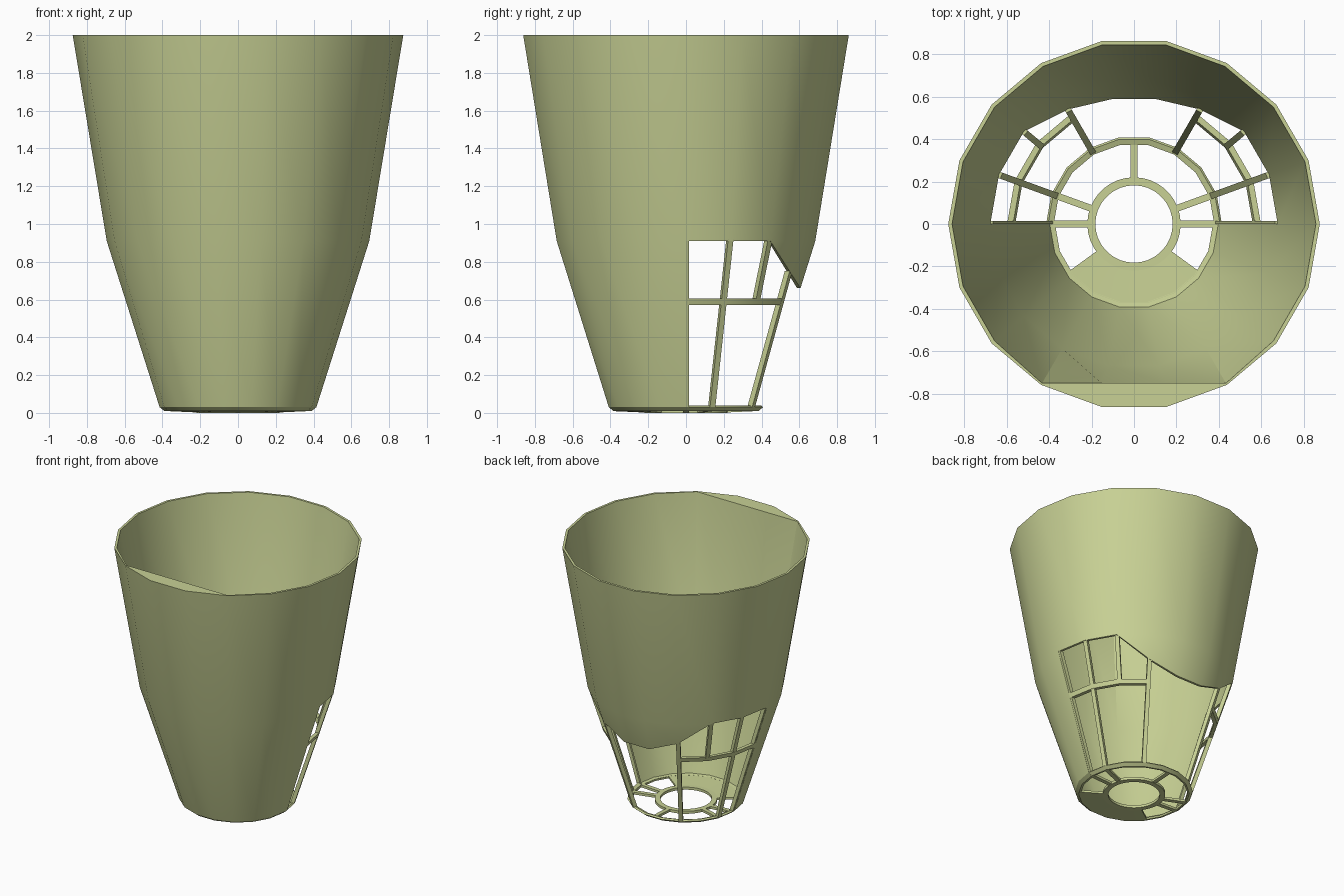
import bpy, bmesh
from math import sin, cos, radians
from mathutils import Vector

if "Cube" in bpy.data.objects:
    bpy.data.objects.remove(bpy.data.objects["Cube"])

mat = bpy.data.materials.new("olive_paint")
mat.diffuse_color = (0.58, 0.64, 0.30, 1)
mat.use_nodes = True
mat.node_tree.nodes["Principled BSDF"].inputs["Base Color"].default_value = mat.diffuse_color

PROFILE = [(0.01, 0.39), (0.03, 0.415), (0.91, 0.695), (2.0, 0.875)]
THICK = 0.018


def radius(z):
    for (z0, r0), (z1, r1) in zip(PROFILE, PROFILE[1:]):
        if z <= z1:
            return r0 + (r1 - r0) * (z - z0) / (z1 - z0)
    return PROFILE[-1][1]


def polar(r, a, z):
    return Vector((r * cos(radians(a)), r * sin(radians(a)), z))


def make(name, verts, faces):
    me = bpy.data.meshes.new(name)
    me.from_pydata(verts, [], faces)
    bm = bmesh.new()
    bm.from_mesh(me)
    bmesh.ops.recalc_face_normals(bm, faces=bm.faces)
    bm.to_mesh(me)
    bm.free()
    me.materials.append(mat)
    ob = bpy.data.objects.new(name, me)
    bpy.context.collection.objects.link(ob)
    bpy.ops.object.select_all(action='DESELECT')
    bpy.context.view_layer.objects.active = ob
    ob.select_set(True)
    bpy.ops.object.shade_smooth_by_angle(angle=radians(30))
    return ob


def sweep(name, section, angles, closed=False):
    """Turn a closed (r, z) section through the given angles."""
    n, m = len(section), len(angles)
    verts = [polar(r, a, z) for a in angles for r, z in section]
    faces = [(i * n + j, i * n + (j + 1) % n,
              (i + 1) % m * n + (j + 1) % n, (i + 1) % m * n + j)
             for i in range(m if closed else m - 1) for j in range(n)]
    if not closed:
        faces += [tuple(range(n)), tuple(range((m - 1) * n, m * n))]
    return make(name, verts, faces)


def bar(name, p, q, side, depth, width, thick):
    """Straight box from p to q; depth points away from the outer face."""
    verts = [e + side * s * width / 2 + depth * d * thick
             for e in (p, q) for s, d in ((-1, 0), (1, 0), (1, 1), (-1, 1))]
    faces = [(0, 1, 2, 3), (4, 5, 6, 7)]
    faces += [(i, (i + 1) % 4, (i + 1) % 4 + 4, i + 4) for i in range(4)]
    return make(name, verts, faces)


def strut(name, a, z0, z1, shift=0.0, width=0.03):
    out = polar(1, a, 0)
    side = polar(1, a + 90, 0)
    bar(name, polar(radius(z0) - .002, a, z0) + side * shift,
        polar(radius(z1) - .002, a, z1) + side * shift, side, -out, width, 0.03)


# Hull shell: 18 sides, full height at the front, scalloped above the back windows
N = 18
lower = {3: 0.74, 4: 0.66, 5: 0.66, 6: 0.74}
outer, inner, index = [], [], {}
for i in range(N):
    a = i * 20
    zs = [2.0, 0.91]
    if i == 0 or i >= 9:
        zs += [0.03, 0.01]
    elif i in lower:
        zs += [lower[i]]
    for k, z in enumerate(zs):
        index[i, k] = len(outer)
        outer.append(polar(radius(z), a, z))
        p = polar(radius(z) - THICK, a, z + (0.015 if z < 0.02 else 0))
        if k == 0 and i in (12, 15):      # flat chord across the front rim
            p = polar(0.866, a, z)
        elif k == 0 and i in (13, 14):
            p = Vector((outer[-1].x, -0.75, z))
        inner.append(p)
skin = []
for i in range(N):
    j = (i + 1) % N
    for k in range(3):
        quad = [(i, k), (j, k), (j, k + 1), (i, k + 1)]
        if i < 9 and k == 2:
            continue
        f = [index[c] for c in quad if c in index]
        # between windows only the scallop columns 2..7 have a second row
        if i < 9 and k == 1 and not 2 <= i <= 6:
            continue
        if len(f) >= 3:
            skin.append(f)
n = len(outer)
edges = {(f[k], f[(k + 1) % len(f)]) for f in skin for k in range(len(f))}
faces = skin + [[v + n for v in reversed(f)] for f in skin]
faces += [(b, a, a + n, b + n) for a, b in edges if (b, a) not in edges]
make("hull_shell", outer + inner, faces)

# Floor: rim, solid front part, central ring and spokes
full = [i * 20 for i in range(N)]
sweep("floor_rim", [(0.39, 0.01), (0.414, 0.03), (0.405, 0.04),
                    (0.378, 0.03), (0.378, 0.01)], full[:10])
sweep("front_floor_rim", [(0.39, 0.01), (0.39, 0.026), (0.375, 0.026),
                          (0.375, 0.01)], full[9:] + [360])
sweep("front_floor", [(0.2, 0.001), (0.383, 0.009), (0.383, 0.025), (0.2, 0.017)],
      [216] + full[11:17] + [324])
sweep("floor_ring", [(0.182, 0), (0.22, 0), (0.22, 0.02), (0.182, 0.02)],
      [i * 10 for i in range(36)], closed=True)
for a in (0, 20, 90, 160, 180):
    r = 0.385 * (cos(radians(10)) if a == 90 else 1)
    bar("floor_spoke", polar(0.21, a, 0.002), polar(r, a, 0.01),
        polar(1, a + 90, 0), Vector((0, 0, 1)), 0.032, 0.018)

# Window frames, mirrored left and right
for s, tag in ((1, "right"), (-1, "left")):
    def side(a):
        return a if s > 0 else 180 - a
    strut(tag + "_edge_post", side(0), 0.03, 0.91, shift=0.007 * s, width=0.016)
    strut(tag + "_side_post", side(20), 0.03, 0.92)
    strut(tag + "_rear_post", side(60), 0.03, 0.75)
    strut(tag + "_upper_post", side(40), 0.59, 0.92)
    z0, z1 = 0.572, 0.605
    sweep(tag + "_cross_rail",
          [(radius(z0), z0), (radius(z1), z1),
           (radius(z1) - 0.028, z1), (radius(z0) - 0.028, z0)],
          [side(a) for a in (0, 20, 40, 60)])
